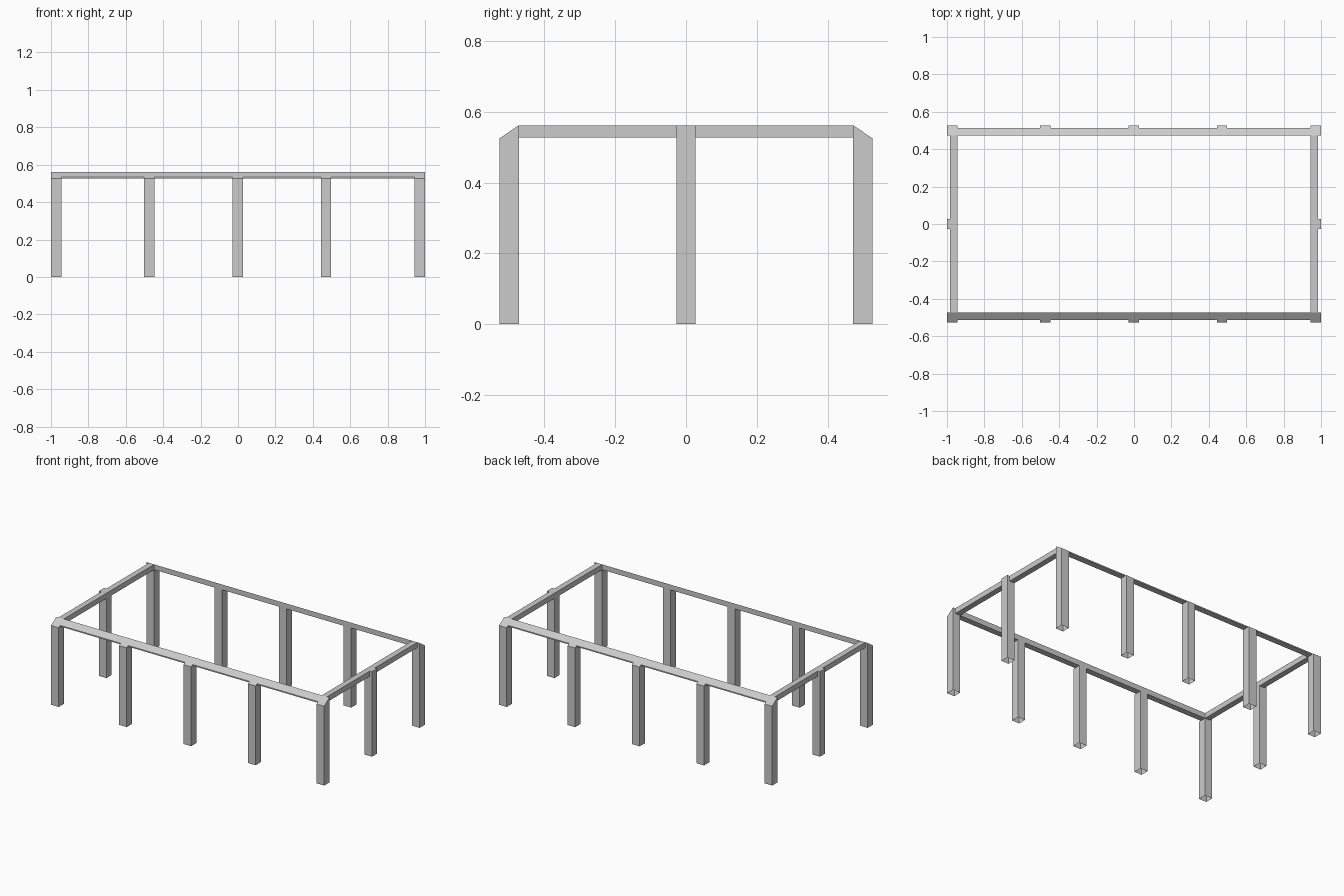
import bpy

if "Cube" in bpy.data.objects:
    bpy.data.objects.remove(bpy.data.objects["Cube"])

TOP, EAVE, RAIL_BASE = 0.562, 0.525, 0.527
INNER_Y, OUTER_Y, RAIL_Y = 0.4725, 0.527, 0.512
INNER_X, OUTER_X, RAIL_X = 0.945, 1.0, 0.983
HALF = 0.0275


def slope(y):
    # height of the bevelled top at a distance y from the centre line
    return TOP + (EAVE - TOP) * (y - INNER_Y) / (OUTER_Y - INNER_Y)


def make(name, verts, faces):
    mesh = bpy.data.meshes.new(name)
    mesh.from_pydata(verts, [], faces)
    obj = bpy.data.objects.new(name, mesh)
    bpy.context.collection.objects.link(obj)
    return obj


def block(name, x0, x1, y0, y1, base, top, skip=()):
    # box whose top height follows top(y); skip removes open or hidden sides
    x0, x1 = sorted((x0, x1))
    y0, y1 = sorted((y0, y1))
    corners = [(x0, y0), (x1, y0), (x1, y1), (x0, y1)]
    verts = [(x, y, base) for x, y in corners]
    verts += [(x, y, top(abs(y))) for x, y in corners]
    sides = {"bottom": (3, 2, 1, 0), "top": (4, 5, 6, 7),
             "front": (0, 1, 5, 4), "right": (1, 2, 6, 5),
             "back": (2, 3, 7, 6), "left": (3, 0, 4, 7)}
    return make(name, verts, [f for k, f in sides.items() if k not in skip])


def flat(y):
    return TOP


# Long sides: posts with bevelled tops, open underneath
columns = [(-OUTER_X, -INNER_X)]
columns += [(c - HALF, c + HALF) for c in (-0.474, -0.002, 0.471)]
columns += [(INNER_X, OUTER_X)]
for side, sy in (("front", -1), ("back", 1)):
    for i, (a, b) in enumerate(columns):
        kind = "corner" if i in (0, 4) else "middle"
        block(f"{side}_{kind}_post_{i + 1}", a, b, sy * INNER_Y, sy * OUTER_Y,
              0, slope, skip=("bottom",))
    # Rail sections between the posts
    for i in range(4):
        block(f"{side}_rail_{i + 1}", columns[i][1], columns[i + 1][0],
              sy * INNER_Y, sy * RAIL_Y, RAIL_BASE, slope, skip=("left", "right"))

# Short sides: one centre post and two rail sections
for side, sx in (("left", -1), ("right", 1)):
    block(f"{side}_centre_post", sx * INNER_X, sx * OUTER_X, -HALF, HALF,
          0, flat, skip=("bottom",))
    for end, sy in (("front", -1), ("back", 1)):
        block(f"{side}_rail_{end}", sx * INNER_X, sx * RAIL_X, sy * HALF, sy * INNER_Y,
              RAIL_BASE, flat, skip=("front", "back"))
